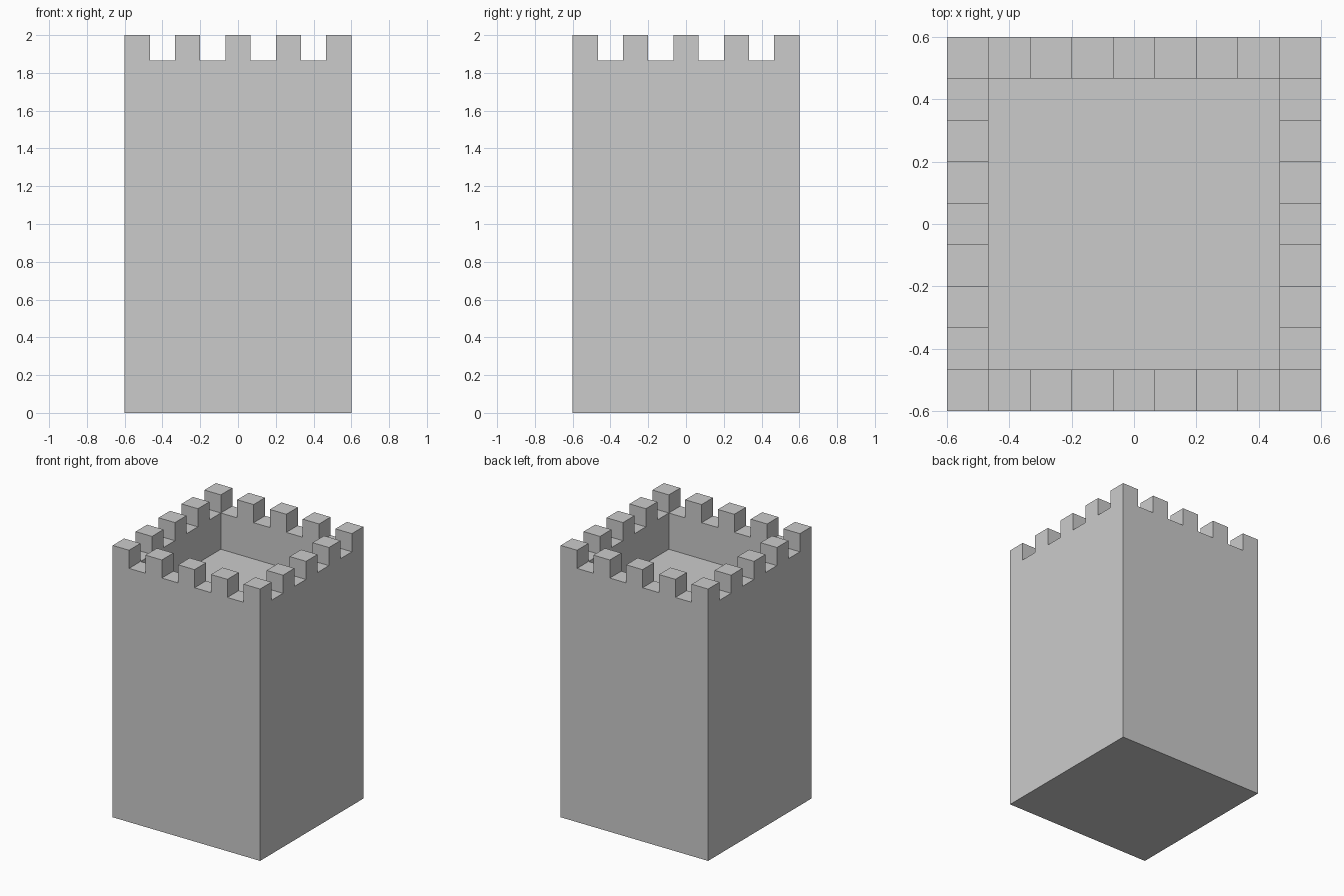
import bpy
import bmesh
from mathutils import Vector

cube = bpy.data.objects.get("Cube")
if cube:
    bpy.data.objects.remove(cube, do_unlink=True)

SIDE, CELLS = 1.2, 9
HALF, CELL = SIDE / 2, SIDE / CELLS
TOP = 2.0
WALL_TOP = TOP - CELL          # bottom of the notches
FLOOR = TOP - 3 * CELL         # sunken roof deck

stone = bpy.data.materials.new("grey stone")
stone.use_nodes = True
colour = (0.6, 0.6, 0.6, 1)
stone.diffuse_color = colour
stone.node_tree.nodes["Principled BSDF"].inputs["Base Color"].default_value = colour


def cell_of(face):
    """Column and row of a roof cell."""
    c = face.calc_center_median()
    return int((c.x + HALF) / CELL), int((c.y + HALF) / CELL)


def raise_cells(bm, level, new_level, rule):
    """Extrude the roof cells at one level that match a rule."""
    faces = [f for f in bm.faces
             if f.normal.z > 0.9
             and abs(f.calc_center_median().z - level) < 0.001
             and rule(*cell_of(f))]
    result = bmesh.ops.extrude_face_region(bm, geom=faces)
    verts = [g for g in result["geom"] if isinstance(g, bmesh.types.BMVert)]
    bmesh.ops.translate(bm, verts=verts, vec=(0, 0, new_level - level))
    bm.normal_update()


# Solid tower shaft up to the roof deck
bm = bmesh.new()
bmesh.ops.create_cube(bm, size=1)
for v in bm.verts:
    v.co = Vector((v.co.x * SIDE, v.co.y * SIDE, (v.co.z + 0.5) * FLOOR))

# Divide it into square cells
for axis in (Vector((1, 0, 0)), Vector((0, 1, 0))):
    for i in range(1, CELLS):
        bmesh.ops.bisect_plane(bm, geom=bm.verts[:] + bm.edges[:] + bm.faces[:],
                               plane_co=axis * (i * CELL - HALF), plane_no=axis)
bm.normal_update()

# Parapet around the edge, then every second cell as a merlon
raise_cells(bm, FLOOR, WALL_TOP, lambda i, j: {i, j} & {0, CELLS - 1})
raise_cells(bm, WALL_TOP, TOP, lambda i, j: (i + j) % 2 == 0)

# Merge coplanar faces into clean walls
bmesh.ops.dissolve_limit(bm, angle_limit=0.01, verts=bm.verts[:], edges=bm.edges[:])
bmesh.ops.recalc_face_normals(bm, faces=bm.faces[:])

mesh = bpy.data.meshes.new("castle_tower")
bm.to_mesh(mesh)
bm.free()
mesh.materials.append(stone)
tower = bpy.data.objects.new("castle_tower", mesh)
bpy.context.collection.objects.link(tower)
